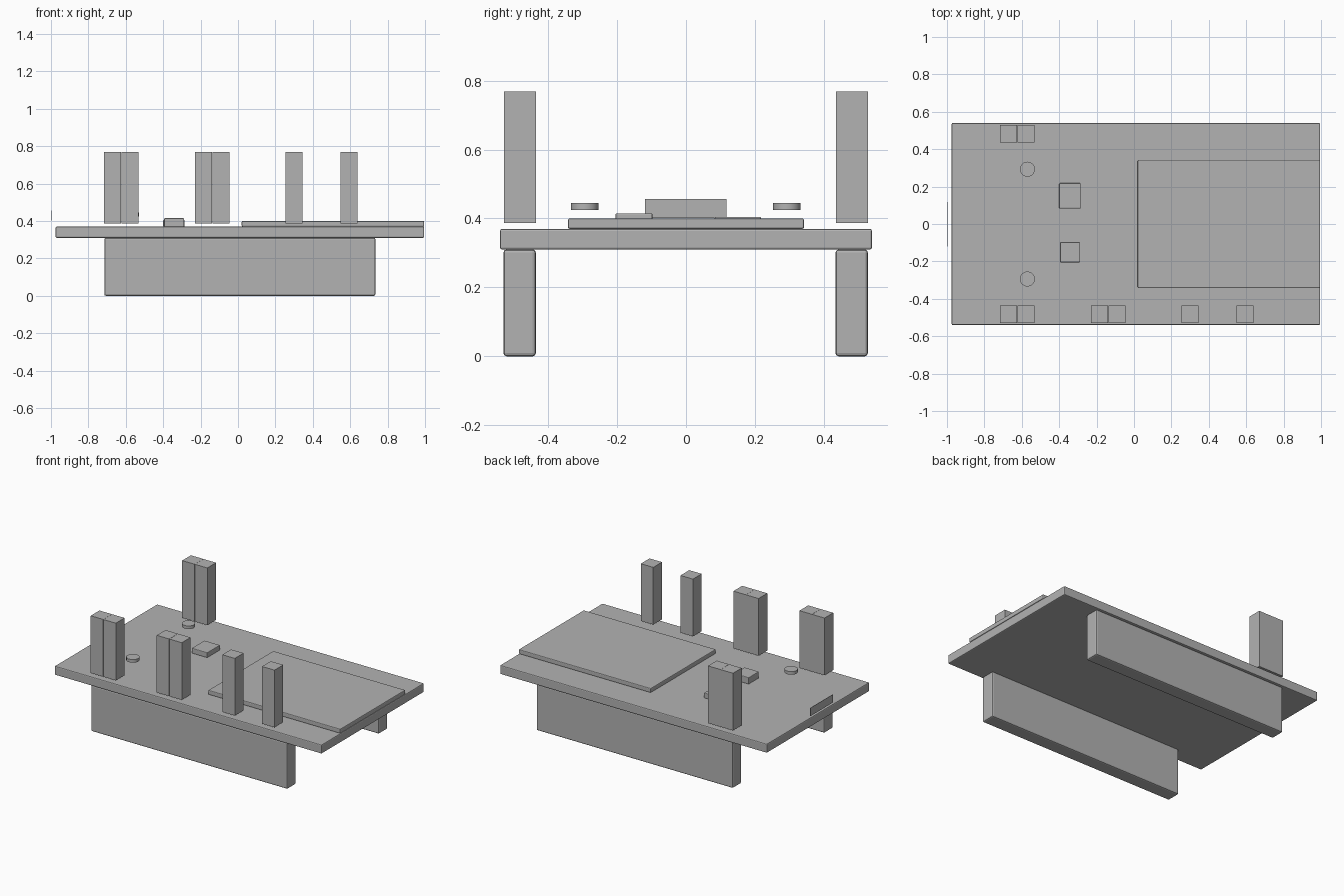
import bpy
import bmesh

cube = bpy.data.objects.get("Cube")
if cube:
    bpy.data.objects.remove(cube, do_unlink=True)

grey = bpy.data.materials.new("plain grey")
grey.use_nodes = True
colour = (0.45, 0.45, 0.45, 1)
grey.diffuse_color = colour
grey.node_tree.nodes["Principled BSDF"].inputs["Base Color"].default_value = colour


def finish(name, bm):
    mesh = bpy.data.meshes.new(name)
    bm.to_mesh(mesh)
    bm.free()
    mesh.materials.append(grey)
    obj = bpy.data.objects.new(name, mesh)
    bpy.context.collection.objects.link(obj)
    return obj


def box(name, x, y, z, bevel=0):
    """Box from (low, high) ranges, with optional chamfered edges."""
    bm = bmesh.new()
    bmesh.ops.create_cube(bm, size=1)
    for v in bm.verts:
        for i, (low, high) in enumerate((x, y, z)):
            v.co[i] = low if v.co[i] < 0 else high
    obj = finish(name, bm)
    if bevel:
        mod = obj.modifiers.new("edge chamfer", "BEVEL")
        mod.width = bevel
        mod.segments = 2
    return obj


def disc(name, x, y, z, radius, depth):
    bm = bmesh.new()
    bmesh.ops.create_cone(bm, cap_ends=True, segments=32, radius1=radius,
                          radius2=radius, depth=depth)
    obj = finish(name, bm)
    obj.location = (x, y, z)
    for p in obj.data.polygons:
        p.use_smooth = len(p.vertices) == 4
    # Keep the rims crisp
    obj.data.set_sharp_from_angle(angle=0.6)
    return obj


# Flat board and the raised panel on it
box("board", (-0.975, 0.995), (-0.54, 0.54), (0.31, 0.37), 0.006)
box("raised_panel", (0.02, 0.995), (-0.343, 0.343), (0.37, 0.4), 0.005)

# Two long support bars beneath
for side, y in (("front", (-0.53, -0.436)), ("back", (0.434, 0.528))):
    box(side + "_support_bar", (-0.715, 0.735), y, (0, 0.31), 0.009)

# Small blocks on the board
box("back_block", (-0.4, -0.285), (0.083, 0.218), (0.37, 0.405), 0.004)
box("front_block", (-0.395, -0.288), (-0.205, -0.097), (0.37, 0.415), 0.004)

# Upright posts along the two long edges
half = 0.046
rows = (("front", -0.482, (-0.671, -0.578, -0.184, -0.091, 0.3, 0.593)),
        ("back", 0.482, (-0.671, -0.578)))
for side, y, centres in rows:
    for n, x in enumerate(centres, 1):
        box(f"{side}_post_{n}", (x - half, x + half), (y - half, y + half),
            (0.387, 0.769))

# Round buttons hovering just above the board
for side, y in (("front", -0.294), ("back", 0.293)):
    disc(side + "_button", -0.57, y, 0.435, 0.04, 0.021)

# Thin end plate
box("end_plate", (-1.0, -0.998), (-0.119, 0.118), (0.402, 0.456))
